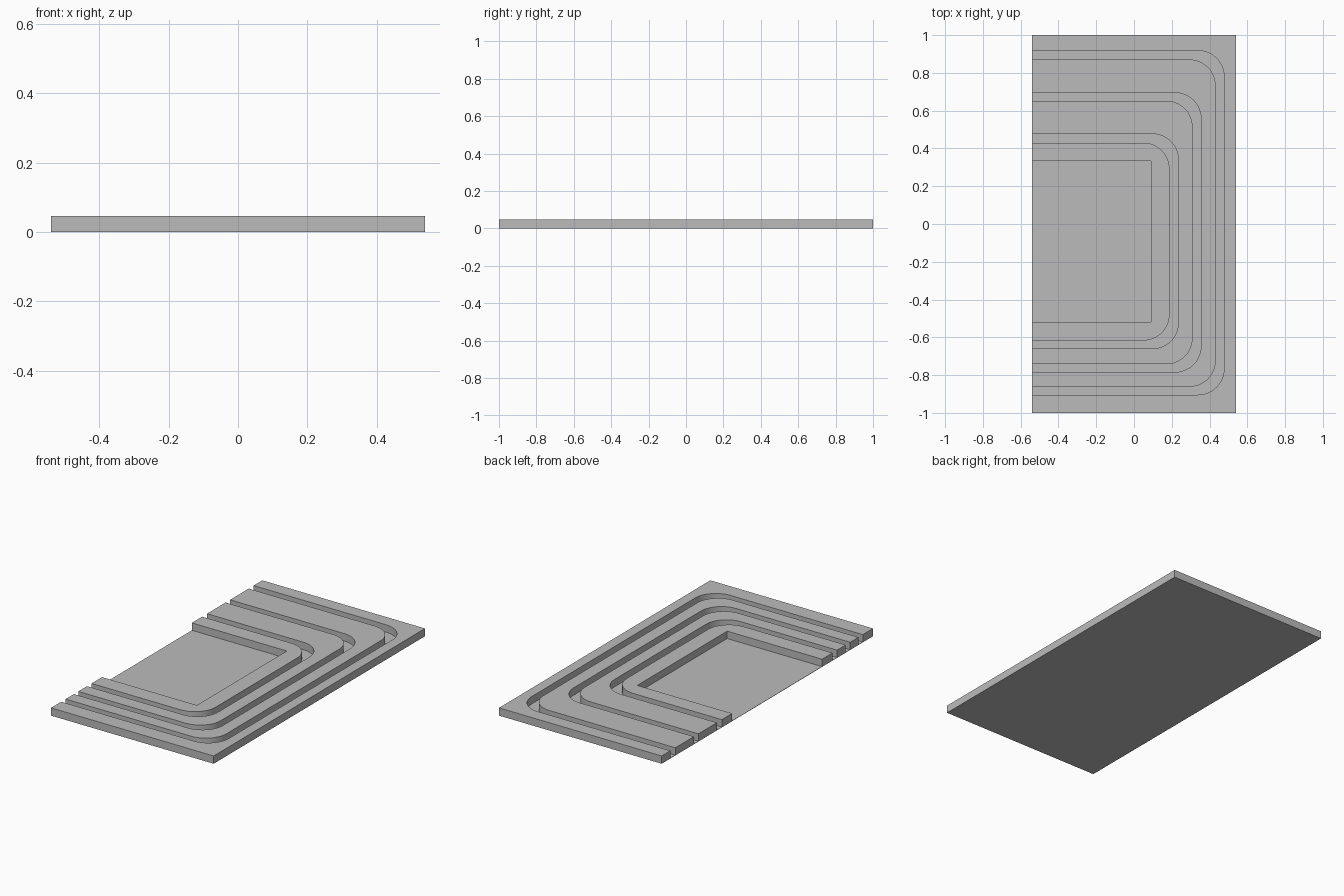
import bpy, bmesh, math

if "Cube" in bpy.data.objects:
    bpy.data.objects.remove(bpy.data.objects["Cube"])

LEFT, TOP, FLOOR, RADIUS = -0.539, 0.0465, 0.002, 0.138

grey = bpy.data.materials.new("plain grey")
grey.use_nodes = True
colour = (0.5, 0.5, 0.5, 1)
grey.diffuse_color = colour
grey.node_tree.nodes["Principled BSDF"].inputs["Base Color"].default_value = colour


def u_path(right, front, back, radius, steps=12):
    """U-shaped line open at the left edge, with rounded right corners."""
    pts = [(LEFT, front)]
    for y, side, start in ((front + radius, -1, -90), (back - radius, 1, 0)):
        if radius == 0:
            pts.append((right, y))
            continue
        for i in range(steps + 1):
            a = math.radians(start + 90 * i / steps)
            pts.append((right - radius + radius * math.cos(a), y + radius * math.sin(a)))
    return pts + [(LEFT, back)]


def slab(name, outline, bottom, top):
    """Extrude a closed outline upward."""
    bm = bmesh.new()
    face = bm.faces.new([bm.verts.new((x, y, bottom)) for x, y in outline])
    lifted = bmesh.ops.extrude_face_region(bm, geom=[face], use_keep_orig=True)
    verts = [v for v in lifted["geom"] if isinstance(v, bmesh.types.BMVert)]
    bmesh.ops.translate(bm, verts=verts, vec=(0, 0, top - bottom))
    bmesh.ops.recalc_face_normals(bm, faces=bm.faces)
    mesh = bpy.data.meshes.new(name)
    bm.to_mesh(mesh)
    bm.free()
    mesh.materials.append(grey)
    obj = bpy.data.objects.new(name, mesh)
    bpy.context.collection.objects.link(obj)
    bpy.ops.object.select_all(action="DESELECT")
    obj.select_set(True)
    bpy.context.view_layer.objects.active = obj
    bpy.ops.object.shade_smooth_by_angle()


# Thin floor under the grooves and the central recess
slab("floor_plate", u_path(0.539, -1, 1, 0), 0, FLOOR)

# Raised U-shaped bands: outer line, then inner line (right, front, back, radius)
bands = {
    "border_band": ((0.539, -1, 1, 0), (0.477, -0.904, 0.918, RADIUS)),
    "wide_outer_band": ((0.432, -0.862, 0.871, RADIUS), (0.355, -0.784, 0.695, RADIUS)),
    "wide_inner_band": ((0.31, -0.742, 0.652, RADIUS), (0.235, -0.66, 0.477, RADIUS)),
    "recess_band": ((0.188, -0.617, 0.43, RADIUS), (0.09, -0.518, 0.333, 0)),
}
for name, (outer, inner) in bands.items():
    slab(name, u_path(*outer) + u_path(*inner)[::-1], FLOOR, TOP)
